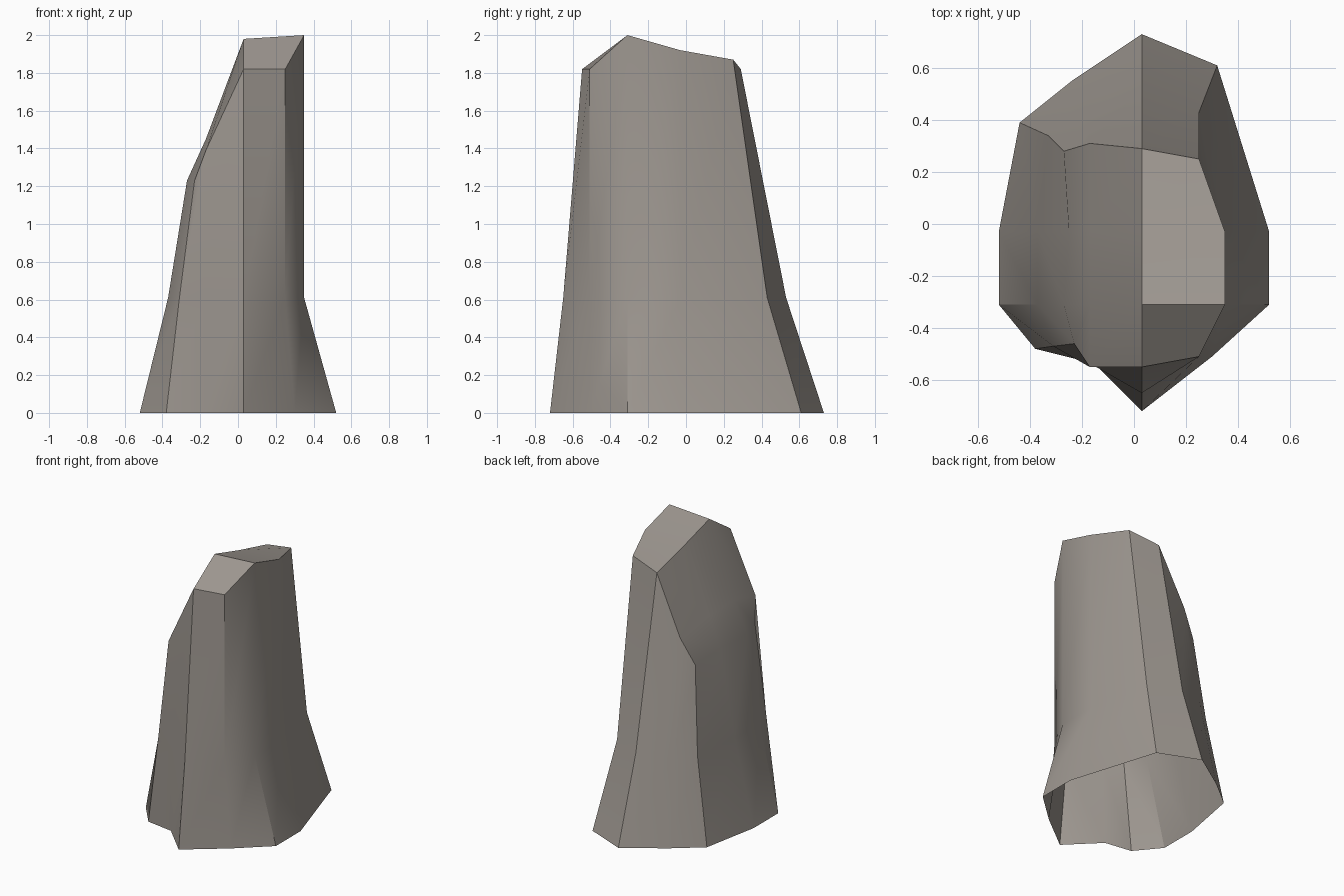
import bpy, bmesh, math

if "Cube" in bpy.data.objects:
    bpy.data.objects.remove(bpy.data.objects["Cube"])

# Cross-sections of the rock pillar, counter-clockwise from the front ridge
base = [(.03, -.72), (.30, -.51), (.52, -.31), (.52, -.03), (.32, .61), (.03, .73),
        (-.24, .55), (-.44, .39), (-.52, -.03), (-.52, -.31), (-.38, -.48), (-.18, -.51)]
waist = [(.03, -.65), (.25, -.51), (.35, -.31), (.35, -.03), (.25, .43), (.03, .53),
         (-.20, .44), (-.33, .34), (-.37, -.03), (-.37, -.31), (-.31, -.47), (-.18, -.53)]
rim = [(.03, -.55, 1.82), (.25, -.51, 1.82), (.35, -.31, 2.0), (.35, -.03, 1.92),
       (.25, .25, 1.87), (.03, .29, 1.82), (-.17, .31, 1.41), (-.27, .28, 1.23),
       (-.25, -.03, 1.23), (-.27, -.31, 1.23), (-.23, -.46, 1.23), (-.17, -.55, 1.39)]
# Inner points of the sloping top
crown = [(.03, -.31, 1.98), (-.17, -.31, 1.45), (.03, -.03, 1.90), (-.17, -.03, 1.44)]

bm = bmesh.new()
rings = [[bm.verts.new((x, y, 0)) for x, y in base],
         [bm.verts.new((x, y, .61)) for x, y in waist],
         [bm.verts.new(p) for p in rim]]

# Side walls, open underneath
for low, high in zip(rings, rings[1:]):
    for i in range(12):
        j = (i + 1) % 12
        bm.faces.new((low[i], low[j], high[j], high[i]))

# Top surface as a 4 x 4 grid, rows running front to back and left to right
t = rings[2]
a, b, c, d = [bm.verts.new(p) for p in crown]
grid = [[t[10], t[11], t[0], t[1]],
        [t[9], b, a, t[2]],
        [t[8], d, c, t[3]],
        [t[7], t[6], t[5], t[4]]]
for r in range(3):
    for k in range(3):
        bm.faces.new((grid[r][k], grid[r][k + 1], grid[r + 1][k + 1], grid[r + 1][k]))

mesh = bpy.data.meshes.new("rock_pillar")
bm.to_mesh(mesh)
bm.free()
rock = bpy.data.objects.new("rock_pillar", mesh)
bpy.context.collection.objects.link(rock)

# Stone colour
stone = bpy.data.materials.new("warm grey stone")
stone.diffuse_color = (.34, .31, .28, 1)
stone.use_nodes = True
stone.node_tree.nodes["Principled BSDF"].inputs["Base Color"].default_value = stone.diffuse_color
mesh.materials.append(stone)

# Soft facets with sharp ridges
bpy.context.view_layer.objects.active = rock
rock.select_set(True)
bpy.ops.object.shade_smooth_by_angle(angle=math.radians(30))
